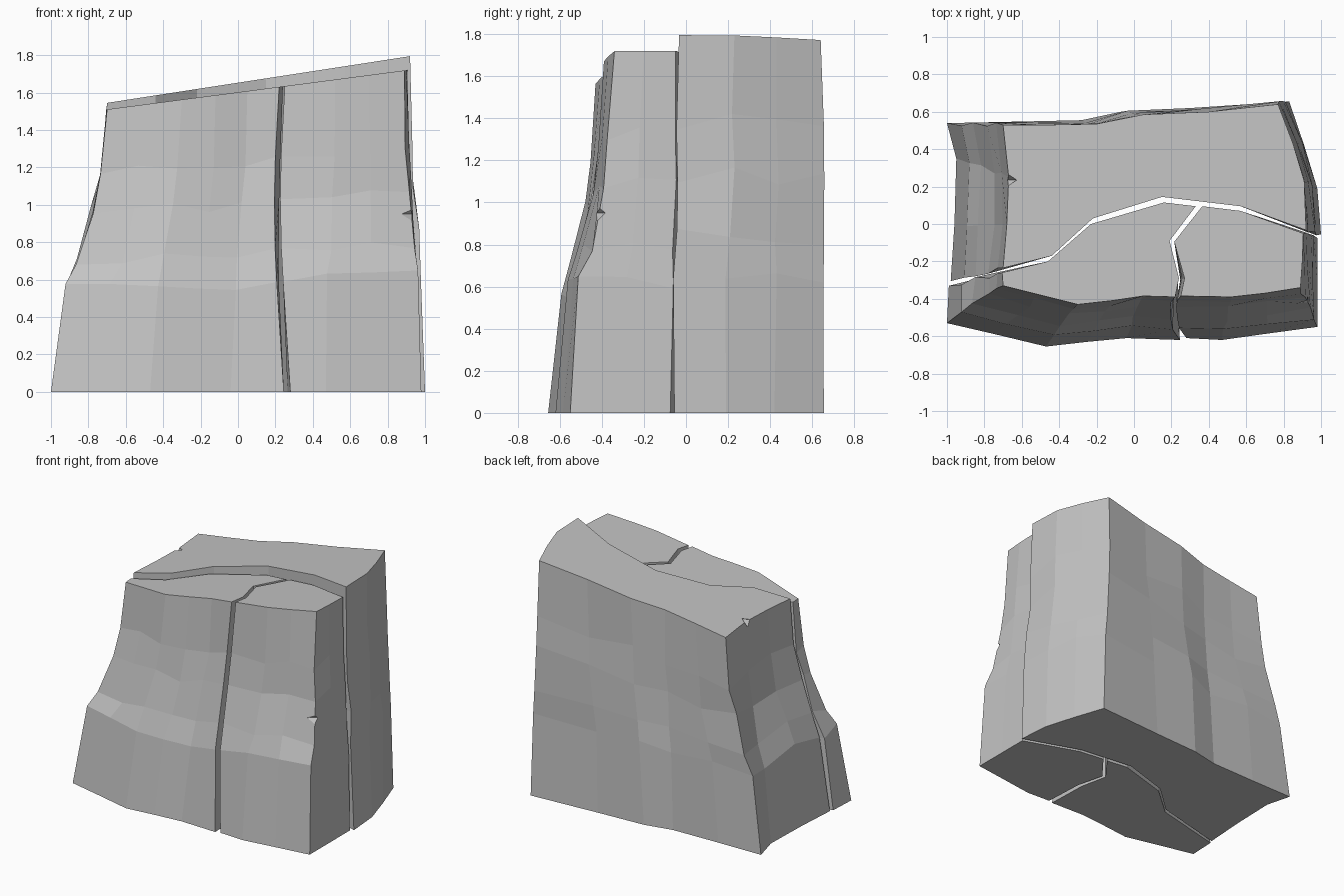
import bpy, bmesh, math, random
from mathutils import Matrix

random.seed(4)
if "Cube" in bpy.data.objects:
    bpy.data.objects.remove(bpy.data.objects["Cube"])

stone = bpy.data.materials.new("grey stone")
stone.use_nodes = True
GREY = (0.55, 0.55, 0.55, 1)
stone.diffuse_color = GREY
stone.node_tree.nodes["Principled BSDF"].inputs["Base Color"].default_value = GREY

# Weathering profile: (height fraction, share of the lean from foot to top)
LEVELS = [(0, 0), (0.36, 0.24), (0.47, 0.47), (0.63, 0.74), (0.77, 0.89), (1, 1)]


def finish(name, bm):
    bmesh.ops.recalc_face_normals(bm, faces=bm.faces)
    mesh = bpy.data.meshes.new(name)
    bm.to_mesh(mesh)
    bm.free()
    mesh.materials.append(stone)
    obj = bpy.data.objects.new(name, mesh)
    bpy.context.collection.objects.link(obj)
    return obj


def rock(name, outer, crack, top_height, top_slope):
    """Loft a block from its foot outline to its sloping top.
    outer: (foot x, foot y, top x, top y); crack: (x, y) or with top and bow."""
    bm = bmesh.new()
    points = [(p, True) for p in outer] + [(p, False) for p in crack]
    rings = []
    for height, lean in LEVELS:
        ring = []
        for p, rough in points:
            fx, fy, tx, ty, bow = (*p, *p, 0) if len(p) == 2 else (*p, 0)[:5]
            x = fx + (tx - fx) * lean - bow * math.sin(math.pi * height)
            y = fy + (ty - fy) * lean
            z = height * (top_height + top_slope * tx)
            if rough and 0 < height < 1:
                x += random.uniform(-0.008, 0.008)
                y += random.uniform(-0.014, 0.014)
                z += random.uniform(-0.04, 0.04)
            ring.append(bm.verts.new((x, y, z)))
        rings.append(ring)
    n = len(points)
    for low, high in zip(rings, rings[1:]):
        for i in range(n):
            j = (i + 1) % n
            bm.faces.new((low[i], low[j], high[j], high[i]))
    bm.faces.new(rings[0][::-1])
    bm.faces.new(rings[-1])
    return finish(name, bm)


def chip(obj, centre, size):
    """Knock a small eight-sided notch out of an edge."""
    bm = bmesh.new()
    bmesh.ops.create_uvsphere(bm, u_segments=4, v_segments=2, radius=1)
    bm.transform(Matrix.Translation(centre) @ Matrix.Diagonal((*size, 1)))
    cutter = finish("chip_cutter", bm)
    cutter.hide_render = True
    mod = obj.modifiers.new("chip", "BOOLEAN")
    mod.operation, mod.solver, mod.object = "DIFFERENCE", "EXACT", cutter
    bpy.context.view_layer.objects.active = obj
    bpy.ops.object.modifier_apply(modifier=mod.name)
    bpy.data.objects.remove(cutter)


# Tall block behind the long crack
back = rock(
    "back_rock",
    [(1.0, -0.055, 0.92, -0.033), (0.98, 0.19, 0.91, 0.23), (0.91, 0.42, 0.85, 0.43),
     (0.83, 0.655, 0.77, 0.64), (0.3, 0.62, 0.4, 0.6), (-0.07, 0.6, 0.05, 0.585),
     (-0.28, 0.555, -0.2, 0.535), (-0.65, 0.545, -0.45, 0.53), (-1.0, 0.54, -0.7, 0.53),
     (-0.95, 0.35, -0.67, 0.25), (-0.96, 0.0, -0.68, 0.0), (-0.98, -0.305, -0.7, -0.235)],
    [(-0.44, -0.17), (-0.22, 0.03), (0.15, 0.145), (0.57, 0.095)],
    1.653, 0.154)

# Wide block on the front, ending at the short crack
wide = rock(
    "front_wide_rock",
    [(-0.99, -0.33, -0.705, -0.26), (-1.0, -0.53, -0.7, -0.33), (-0.74, -0.59, -0.5, -0.38),
     (-0.47, -0.655, -0.3, -0.43), (-0.25, -0.63, -0.12, -0.41), (-0.04, -0.61, 0.05, -0.385)],
    [(0.245, -0.62, 0.22, -0.39, 0.035), (0.235, -0.3, 0.24, -0.29, 0.02), (0.19, -0.09),
     (0.33, 0.095), (0.16, 0.115), (-0.23, 0.0), (-0.46, -0.2)],
    1.602, 0.131)

# Narrow block on the front, at the other side of the short crack
narrow = rock(
    "front_narrow_rock",
    [(0.47, -0.62, 0.52, -0.39), (0.72, -0.585, 0.7, -0.37), (0.98, -0.55, 0.89, -0.34),
     (0.98, -0.3, 0.9, -0.2), (0.98, -0.075, 0.905, -0.05)],
    [(0.57, 0.07), (0.365, 0.095), (0.215, -0.095), (0.265, -0.3, 0.27, -0.29, 0.02),
     (0.28, -0.61, 0.25, -0.385, 0.035)],
    1.602, 0.131)

chip(narrow, (0.935, -0.43, 0.95), (0.07, 0.05, 0.05))
chip(back, (-0.68, 0.235, 1.55), (0.06, 0.035, 0.05))
